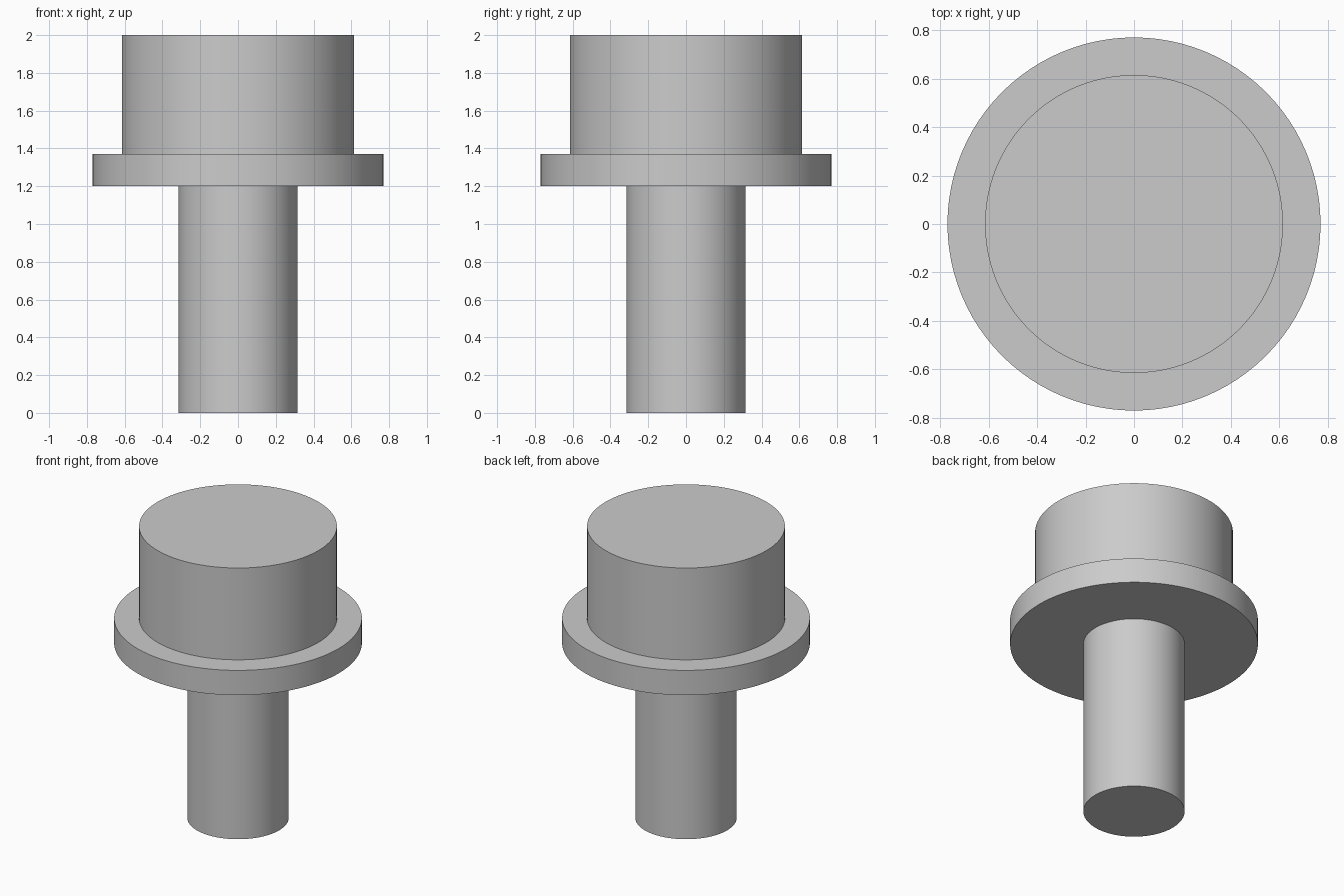
import bpy
import bmesh
import math

cube = bpy.data.objects.get("Cube")
if cube:
    bpy.data.objects.remove(cube, do_unlink=True)

SIDES = 96

# Single flat colour
COLOUR = (0.6, 0.6, 0.6, 1.0)
steel = bpy.data.materials.new("grey_steel")
steel.use_nodes = True
steel.diffuse_color = COLOUR
steel.node_tree.nodes["Principled BSDF"].inputs["Base Color"].default_value = COLOUR

# Outline from the shaft foot to the head top: (radius, height)
profile = [
    (0.315, 0.0), (0.315, 1.2),    # shaft
    (0.77, 1.2), (0.77, 1.37),     # flange
    (0.615, 1.37), (0.615, 2.0),   # head
]

# Turn the outline into one watertight solid with flat end caps
bm = bmesh.new()
rings = []
for radius, z in profile:
    angles = [2 * math.pi * i / SIDES for i in range(SIDES)]
    rings.append([bm.verts.new((radius * math.cos(a), radius * math.sin(a), z)) for a in angles])
for low, high in zip(rings, rings[1:]):
    for i in range(SIDES):
        j = (i + 1) % SIDES
        bm.faces.new((low[i], low[j], high[j], high[i]))
bm.faces.new(list(reversed(rings[0])))
bm.faces.new(rings[-1])
bmesh.ops.recalc_face_normals(bm, faces=bm.faces)

mesh = bpy.data.meshes.new("flanged_pin")
bm.to_mesh(mesh)
bm.free()
mesh.materials.append(steel)
pin = bpy.data.objects.new("flanged_pin", mesh)
bpy.context.collection.objects.link(pin)

# Smooth round walls, crisp rims
bpy.ops.object.select_all(action="DESELECT")
pin.select_set(True)
bpy.context.view_layer.objects.active = pin
bpy.ops.object.shade_smooth_by_angle(angle=math.radians(30))
